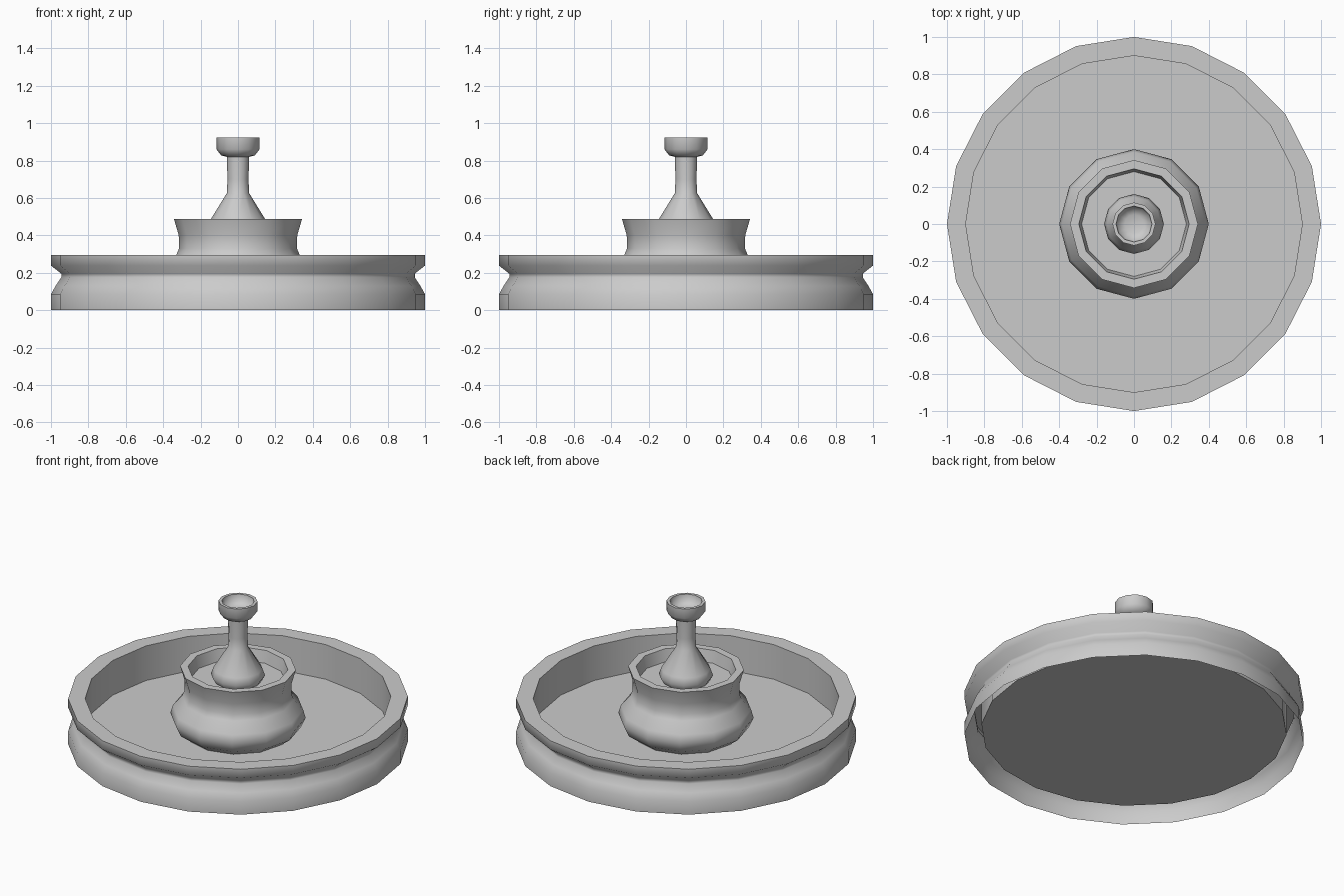
import bpy, math

if "Cube" in bpy.data.objects:
    bpy.data.objects.remove(bpy.data.objects["Cube"])


def lathe(name, profile, sides):
    """Revolve a (radius, height) profile; the last ring is closed with a flat cap."""
    verts, faces = [], []
    for r, z in profile:
        for i in range(sides):
            a = 2 * math.pi * i / sides
            verts.append((r * math.cos(a), r * math.sin(a), z))
    for k in range(len(profile) - 1):
        for i in range(sides):
            j = (i + 1) % sides
            a, b = k * sides, (k + 1) * sides
            faces.append((a + i, a + j, b + j, b + i))
    last = (len(profile) - 1) * sides
    faces.append(tuple(last + i for i in range(sides)))
    mesh = bpy.data.meshes.new(name)
    mesh.from_pydata(verts, [], faces)
    obj = bpy.data.objects.new(name, mesh)
    bpy.context.collection.objects.link(obj)
    bpy.ops.object.select_all(action='DESELECT')
    obj.select_set(True)
    bpy.context.view_layer.objects.active = obj
    bpy.ops.object.shade_smooth_by_angle(angle=math.radians(58))
    return obj


# Wide grooved basin, open underneath, with a raised floor
lathe("basin", [(1, 0), (1, 0.085), (0.975, 0.13), (0.945, 0.175), (0.945, 0.195),
                (1, 0.238), (1, 0.295), (0.9, 0.295), (0.9, 0.07)], 20)

# Round-bellied urn standing in the basin
lathe("urn", [(0.31, 0.07), (0.37, 0.115), (0.4, 0.18), (0.385, 0.23), (0.33, 0.295),
              (0.315, 0.33), (0.317, 0.4), (0.342, 0.487), (0.295, 0.487), (0.28, 0.41)], 12)

# Flared spout with a small cup on top
lathe("spout", [(0.14, 0.41), (0.16, 0.445), (0.145, 0.487), (0.06, 0.625), (0.056, 0.7),
                (0.06, 0.82), (0.09, 0.827), (0.115, 0.86), (0.115, 0.922),
                (0.096, 0.922), (0.09, 0.88), (0.05, 0.862)], 12)
